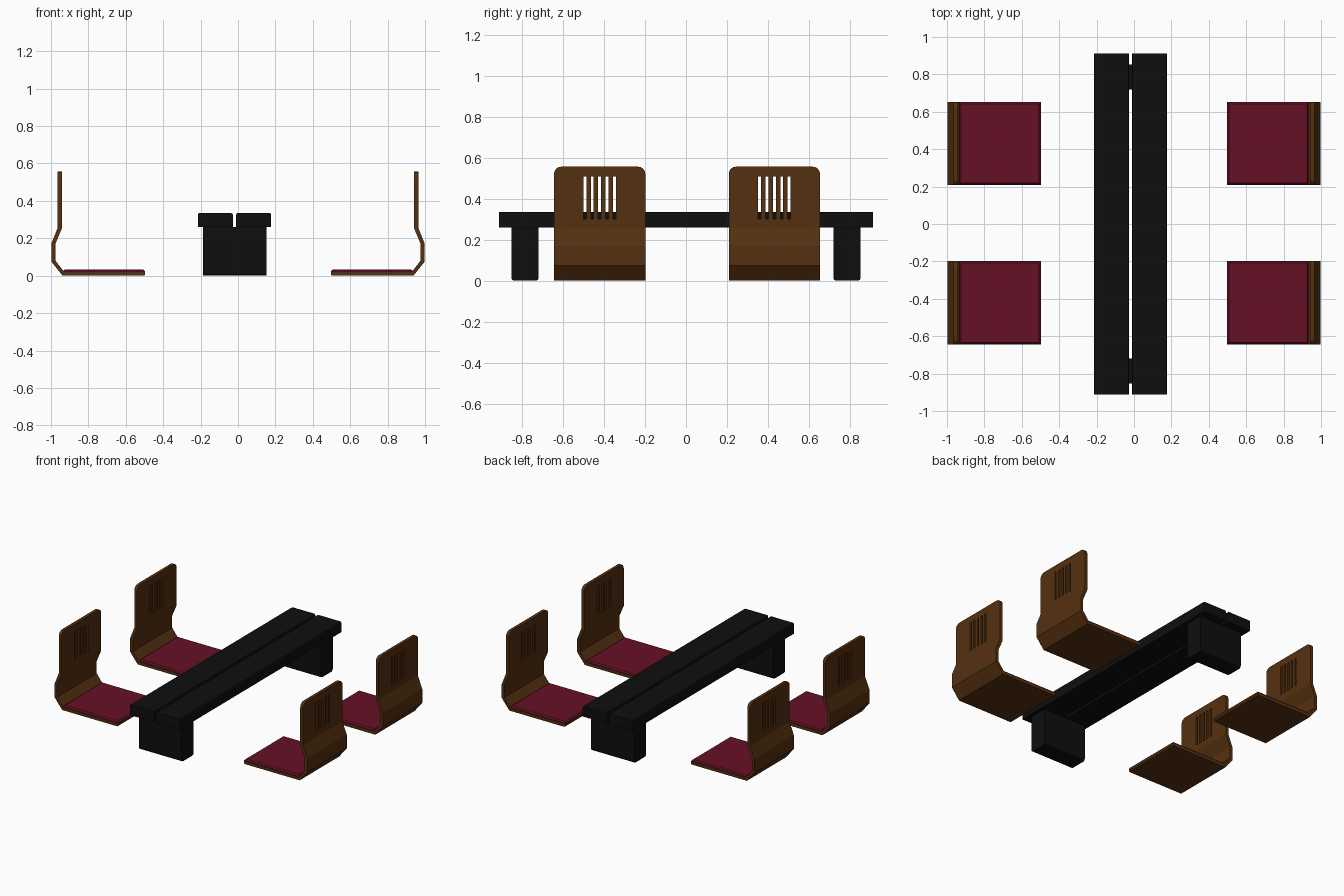
import bpy, bmesh
from mathutils import Vector

cube = bpy.data.objects.get("Cube")
if cube:
    bpy.data.objects.remove(cube, do_unlink=True)


def material(name, rgb):
    m = bpy.data.materials.new(name)
    m.use_nodes = True
    m.diffuse_color = (*rgb, 1)
    bsdf = next(n for n in m.node_tree.nodes if n.type == 'BSDF_PRINCIPLED')
    bsdf.inputs["Base Color"].default_value = (*rgb, 1)
    return m


BLACK = material("black lacquer", (0.0045, 0.0045, 0.0045))
WOOD = material("brown wood", (0.09, 0.03, 0.005))
RED = material("dark red fabric", (0.13, 0.005, 0.018))


def make_object(name, bm, mat):
    bmesh.ops.recalc_face_normals(bm, faces=bm.faces)
    mesh = bpy.data.meshes.new(name)
    bm.to_mesh(mesh)
    bm.free()
    mesh.materials.append(mat)
    ob = bpy.data.objects.new(name, mesh)
    bpy.context.collection.objects.link(ob)
    return ob


def add_box(bm, lo, hi):
    lo, hi = Vector(lo), Vector(hi)
    verts = bmesh.ops.create_cube(bm, size=1)["verts"]
    for v in verts:
        v.co = (lo + hi) / 2 + v.co * (hi - lo)


def bevel_edges(bm, axis, test, width, segments):
    """Round the edges that run along one axis and whose midpoint passes a test."""
    picked = []
    for e in bm.edges:
        d = (e.verts[1].co - e.verts[0].co).normalized()
        mid = (e.verts[0].co + e.verts[1].co) / 2
        if abs(d[axis]) > 0.99 and test(mid):
            picked.append(e)
    bmesh.ops.bevel(bm, geom=picked, offset=width, segments=segments,
                    profile=0.5, affect='EDGES')


def box(name, lo, hi, mat, axes, test, width, segments=2):
    bm = bmesh.new()
    add_box(bm, lo, hi)
    for axis in axes:
        bevel_edges(bm, axis, test, width, segments)
    return make_object(name, bm, mat)


# Table: two long planks with a slit between them, on two block legs
for side, x0 in (("right", -0.215), ("left", -0.01)):
    box("table_plank_" + side, (x0, -0.912, 0.26), (x0 + 0.187, 0.912, 0.335),
        BLACK, (1,), lambda m: m.z > 0.3, 0.008)
for end, y in (("front", -0.785), ("back", 0.785)):
    box("table_leg_" + end, (-0.187, y - 0.067, 0), (0.152, y + 0.067, 0.26),
        BLACK, (0,), lambda m: m.z < 0.1, 0.014)

# Bent wood shell of a chair: outer line out and up, inner line back down
OUTER = [(0.502, 0), (0.938, 0), (0.998, 0.075), (0.998, 0.172),
         (0.964, 0.257), (0.964, 0.556)]
INNER = [(0.942, 0.556), (0.942, 0.252), (0.977, 0.168), (0.977, 0.082),
         (0.93, 0.021), (0.496, 0.021), (0.496, 0.008)]
HALF = 0.2225


def chair_shell(name, side, y):
    bm = bmesh.new()
    face = bm.faces.new([bm.verts.new((side * x, y - HALF, z))
                         for x, z in OUTER + INNER])
    out = bmesh.ops.extrude_face_region(bm, geom=[face])["geom"]
    bmesh.ops.translate(bm, vec=(0, 2 * HALF, 0),
                        verts=[g for g in out if isinstance(g, bmesh.types.BMVert)])
    bevel_edges(bm, 0, lambda m: m.z > 0.55, 0.035, 4)
    shell = make_object(name, bm, WOOD)

    # Five upright slots cut through the backrest
    bm = bmesh.new()
    for i in range(-2, 3):
        c = y + i * 0.036
        add_box(bm, (side * 0.953 - 0.04, c - 0.007, 0.3),
                (side * 0.953 + 0.04, c + 0.007, 0.507))
    cutter = make_object("slot_cutter", bm, WOOD)
    cutter.hide_render = True
    cut = shell.modifiers.new("slots", 'BOOLEAN')
    cut.operation = 'DIFFERENCE'
    cut.solver = 'EXACT'
    cut.object = cutter
    graph = bpy.context.evaluated_depsgraph_get()
    mesh = bpy.data.meshes.new_from_object(shell.evaluated_get(graph))
    shell.modifiers.clear()
    shell.data = mesh
    bpy.data.objects.remove(cutter, do_unlink=True)


# Four legless chairs facing the table
for side, side_name in ((-1, "right"), (1, "left")):
    for y, row in ((-0.421, "front"), (0.431, "back")):
        label = row + "_" + side_name
        chair_shell("chair_shell_" + label, side, y)
        xs = sorted((side * 0.498, side * 0.934))
        box("seat_cushion_" + label, (xs[0], y - HALF + 0.002, 0.02),
            (xs[1], y + HALF - 0.002, 0.034), RED, (0, 1),
            lambda m: m.z > 0.03, 0.009, 1)
